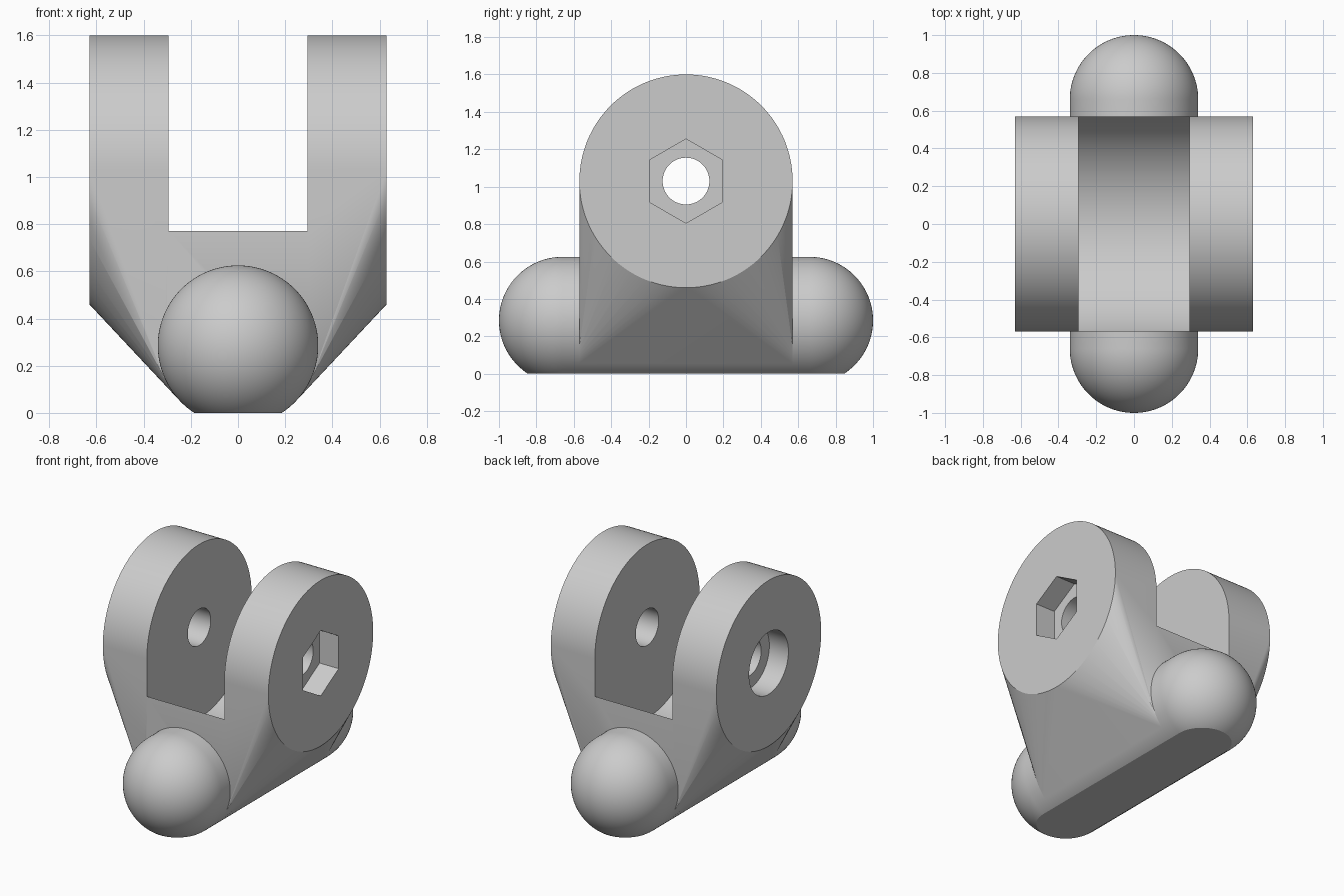
import bpy
import bmesh
from math import sin, cos, pi, radians, tau

if "Cube" in bpy.data.objects:
    bpy.data.objects.remove(bpy.data.objects["Cube"])

SEG = 128
PIVOT_Z, ARM_R, HALF_W = 1.03, 0.57, 0.63      # round arm heads
GAP, SLOT_R = 0.295, 0.626                     # slot between the arms
BALL_R, BALL_Y, BALL_Z = 0.34, 0.66, 0.285     # rounded foot
BORE_R, HEX_R, RECESS_R, DEPTH = 0.125, 0.225, 0.214, 0.145

grey = bpy.data.materials.new("light grey")
grey.use_nodes = True
COLOUR = (0.6, 0.6, 0.6, 1)
grey.diffuse_color = COLOUR
grey.node_tree.nodes["Principled BSDF"].inputs["Base Color"].default_value = COLOUR


def finish(name, bm):
    bmesh.ops.recalc_face_normals(bm, faces=bm.faces)
    mesh = bpy.data.meshes.new(name)
    bm.to_mesh(mesh)
    bm.free()
    mesh.materials.append(grey)
    obj = bpy.data.objects.new(name, mesh)
    bpy.context.collection.objects.link(obj)
    return obj


def ring_x(x, r, n=SEG):
    return [(x, r * sin(tau * i / n), PIVOT_Z + r * cos(tau * i / n)) for i in range(n)]


def ring_y(y, r, n=SEG):
    return [(r * sin(tau * i / n), y, BALL_Z + r * cos(tau * i / n)) for i in range(n)]


def cut_base(bm):
    geom = bm.verts[:] + bm.edges[:] + bm.faces[:]
    cut = bmesh.ops.bisect_plane(bm, geom=geom, plane_co=(0, 0, 0),
                                 plane_no=(0, 0, -1), clear_outer=True)
    edges = [e for e in cut["geom_cut"] if isinstance(e, bmesh.types.BMEdge)]
    return edges


def hull(name, points, flat_base=False):
    bm = bmesh.new()
    for p in points:
        bm.verts.new(p)
    out = bmesh.ops.convex_hull(bm, input=bm.verts[:])
    loose = {v for v in out["geom_interior"] + out["geom_unused"]
             if isinstance(v, bmesh.types.BMVert)}
    bmesh.ops.delete(bm, geom=list(loose), context="VERTS")
    if flat_base:
        bmesh.ops.holes_fill(bm, edges=cut_base(bm), sides=0)
    bmesh.ops.dissolve_limit(bm, angle_limit=0.001, verts=bm.verts[:], edges=bm.edges[:])
    return finish(name, bm)


def smooth(obj):
    bpy.ops.object.select_all(action="DESELECT")
    obj.select_set(True)
    bpy.context.view_layer.objects.active = obj
    bpy.ops.object.shade_smooth_by_angle(angle=radians(30))


# Yoke body: round heads blended down into the rounded foot
yoke = hull("yoke_body", ring_x(-HALF_W, ARM_R) + ring_x(HALF_W, ARM_R)
            + ring_y(-ARM_R, BALL_R) + ring_y(ARM_R, BALL_R), flat_base=True)

# Slot, pivot bore, hexagonal nut pocket and round bolt recess
cuts = [("slot_cutter", -GAP, GAP, SLOT_R, SEG),
        ("bore_cutter", -1, 1, BORE_R, SEG // 2),
        ("nut_pocket_cutter", HALF_W - DEPTH, 1, HEX_R, 6),
        ("bolt_recess_cutter", -1, DEPTH - HALF_W, RECESS_R, SEG // 2)]
bpy.context.view_layer.objects.active = yoke
for name, x0, x1, r, n in cuts:
    cutter = hull(name, ring_x(x0, r, n) + ring_x(x1, r, n))
    cutter.hide_render = True
    mod = yoke.modifiers.new(name, "BOOLEAN")
    mod.operation, mod.solver, mod.object = "DIFFERENCE", "EXACT", cutter
    bpy.ops.object.modifier_apply(modifier=name)
    bpy.data.objects.remove(cutter)
smooth(yoke)

# Rounded ends of the foot, flat underneath
for name, side in (("front_ball_end", -1), ("back_ball_end", 1)):
    bm = bmesh.new()
    arc = [(BALL_Y + BALL_R * sin(pi / 2 * i / 32), BALL_R * cos(pi / 2 * i / 32))
           for i in range(32)]
    loops = [[bm.verts.new(p) for p in ring_y(side * y, r)] for y, r in [(ARM_R, BALL_R)] + arc]
    for a, b in zip(loops, loops[1:]):
        for i in range(SEG):
            j = (i + 1) % SEG
            bm.faces.new((a[i], a[j], b[j], b[i]))
    tip = bm.verts.new((0, side * (BALL_Y + BALL_R), BALL_Z))
    for i in range(SEG):
        bm.faces.new((loops[-1][i], loops[-1][(i + 1) % SEG], tip))
    bm.faces.new(loops[0])
    bmesh.ops.holes_fill(bm, edges=cut_base(bm), sides=0)
    smooth(finish(name, bm))
